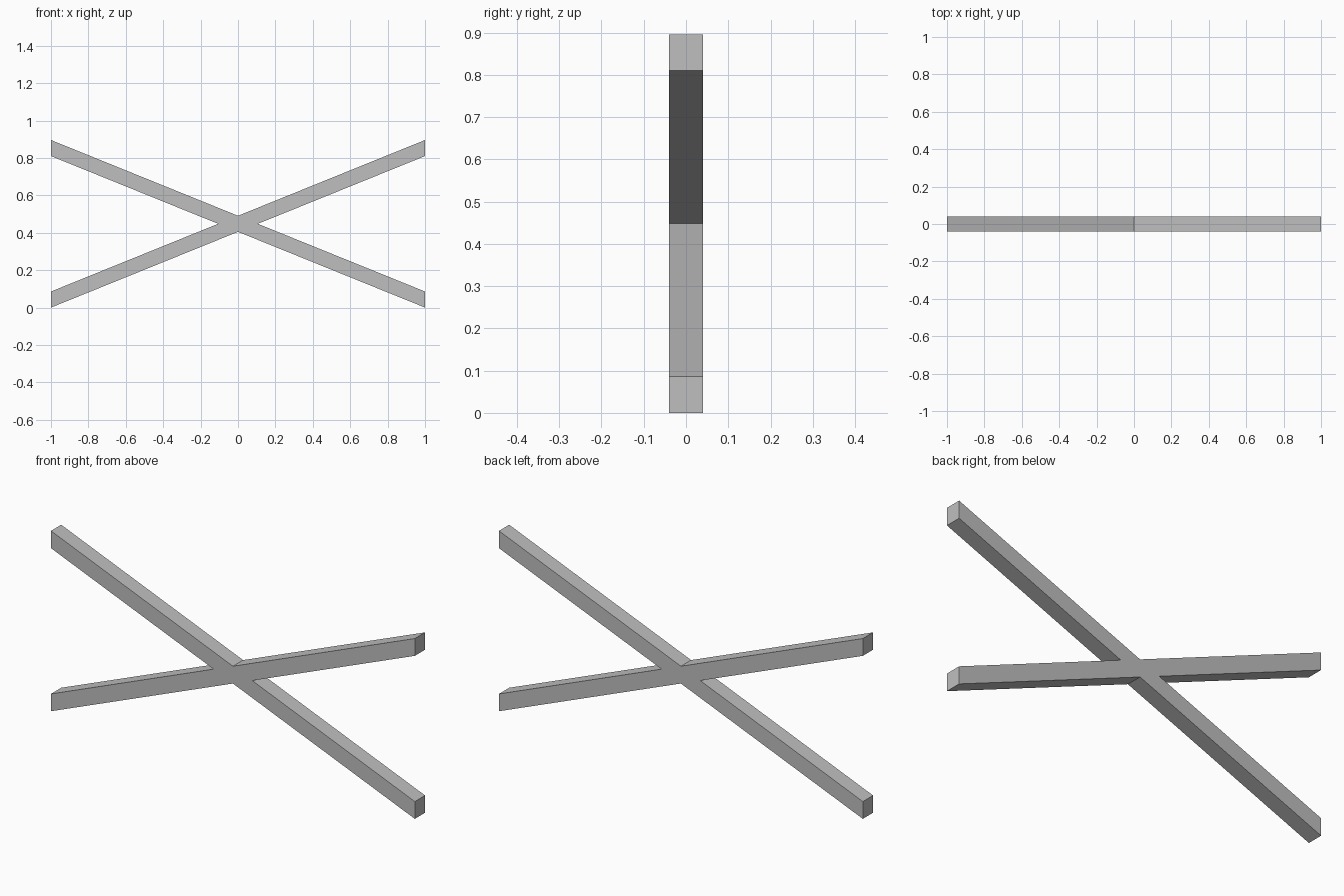
import bpy
import bmesh

cube = bpy.data.objects.get("Cube")
if cube:
    bpy.data.objects.remove(cube, do_unlink=True)

HALF_LENGTH = 1.0
HEIGHT = 0.896
BAR_HEIGHT = 0.086   # vertical thickness of each slanted bar
HALF_DEPTH = 0.04

# Plain grey material
grey = bpy.data.materials.new("light_grey")
grey.use_nodes = True
colour = (0.52, 0.52, 0.52, 1)
grey.diffuse_color = colour
grey.node_tree.nodes["Principled BSDF"].inputs["Base Color"].default_value = colour

# Outline of two crossing bars with upright ends, joined in the middle
mid = HEIGHT / 2
half_bar = BAR_HEIGHT / 2
slope = (HEIGHT - BAR_HEIGHT) / (2 * HALF_LENGTH)
notch = half_bar / slope
right_side = [(0, -half_bar), (HALF_LENGTH, -mid), (HALF_LENGTH, BAR_HEIGHT - mid),
              (notch, 0), (HALF_LENGTH, mid - BAR_HEIGHT), (HALF_LENGTH, mid)]
outline = right_side + [(-x, -z) for x, z in right_side]

# Extrude the outline through the depth
bm = bmesh.new()
face = bm.faces.new([bm.verts.new((x, -HALF_DEPTH, z + mid)) for x, z in outline])
result = bmesh.ops.extrude_face_region(bm, geom=[face], use_keep_orig=True)
back = [v for v in result["geom"] if isinstance(v, bmesh.types.BMVert)]
bmesh.ops.translate(bm, verts=back, vec=(0, 2 * HALF_DEPTH, 0))
bmesh.ops.recalc_face_normals(bm, faces=bm.faces)

mesh = bpy.data.meshes.new("cross_brace")
bm.to_mesh(mesh)
bm.free()
mesh.materials.append(grey)
brace = bpy.data.objects.new("cross_brace", mesh)
bpy.context.collection.objects.link(brace)
